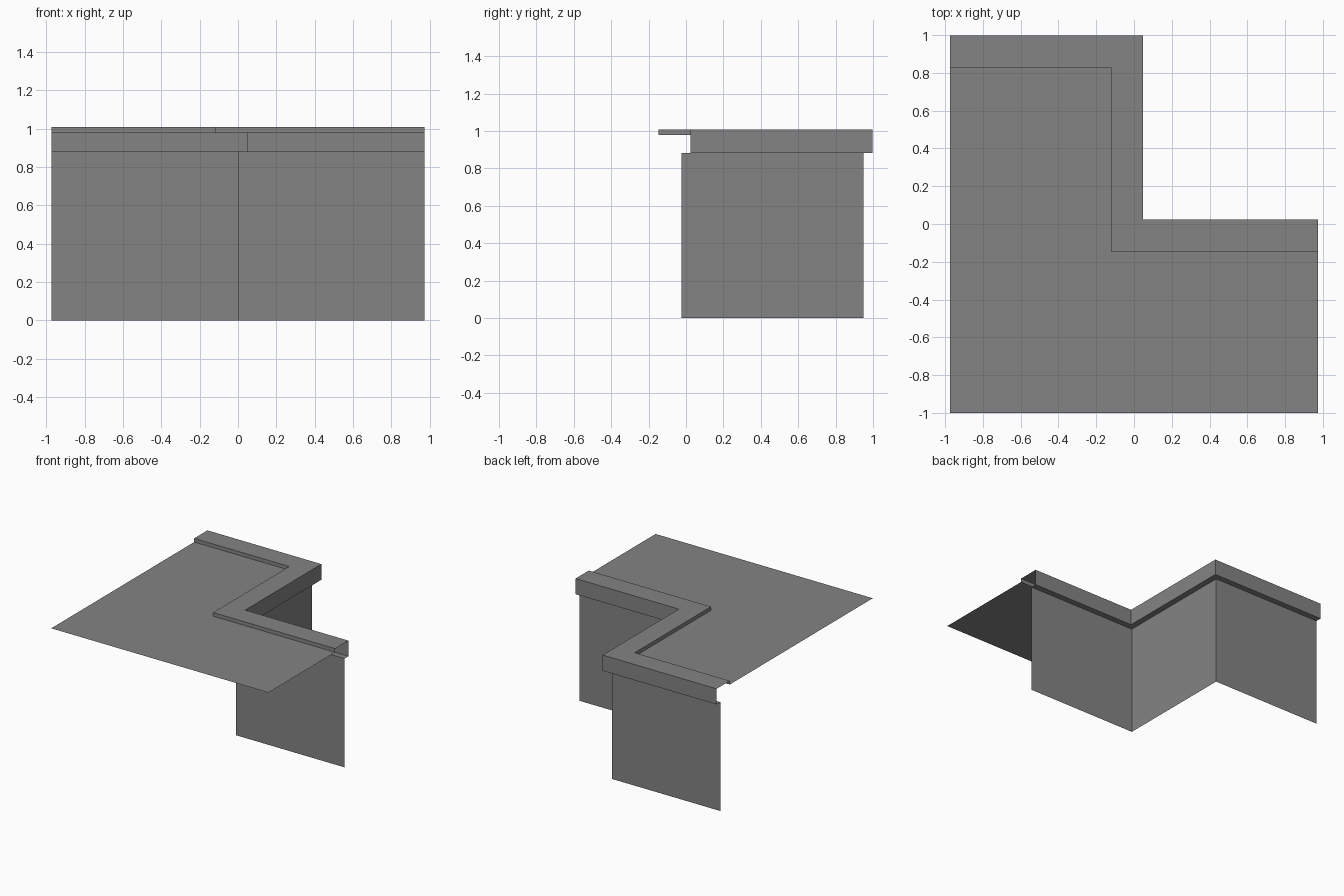
import bpy
import bmesh

cube = bpy.data.objects.get("Cube")
if cube:
    bpy.data.objects.remove(cube, do_unlink=True)

GREY = (0.23, 0.23, 0.23, 1.0)
stone = bpy.data.materials.new("plain grey")
stone.use_nodes = True
stone.diffuse_color = GREY
stone.node_tree.nodes["Principled BSDF"].inputs["Base Color"].default_value = GREY

HALF = 0.973                    # half width
BACK, FRONT = 0.95, -0.025      # wall line on either side of the step
BASE, TOP, DECK = 0.881, 1.008, 0.978
OUT, IN = 0.048, -0.121         # coping overhang and inner edge


def step_path(d):
    """Z-shaped plan line, moved outward by d."""
    return [(-HALF, BACK + d), (d, BACK + d), (d, FRONT + d), (HALF, FRONT + d)]


def make_object(name, build):
    bm = bmesh.new()
    build(bm)
    mesh = bpy.data.meshes.new(name)
    bm.to_mesh(mesh)
    bm.free()
    mesh.materials.append(stone)
    obj = bpy.data.objects.new(name, mesh)
    bpy.context.collection.objects.link(obj)


def sweep(profile):
    """Open strip following the plan line; profile is (offset, height) pairs."""
    def build(bm):
        rows = [[bm.verts.new((x, y, z)) for x, y in step_path(d)] for d, z in profile]
        for low, high in zip(rows, rows[1:]):
            for i in range(len(low) - 1):
                bm.faces.new((low[i + 1], low[i], high[i], high[i + 1]))
    return build


def deck(bm):
    outline = [(-HALF, -1), (HALF, -1)] + step_path(IN)[::-1]
    bm.faces.new([bm.verts.new((x, y, DECK)) for x, y in outline])


# Upright wall, open-ended coping with its overhang, and flat deck in front
make_object("wall", sweep([(0, 0), (0, BASE)]))
make_object("coping", sweep([(0, BASE), (OUT, BASE), (OUT, TOP), (IN, TOP), (IN, DECK)]))
make_object("deck", deck)
